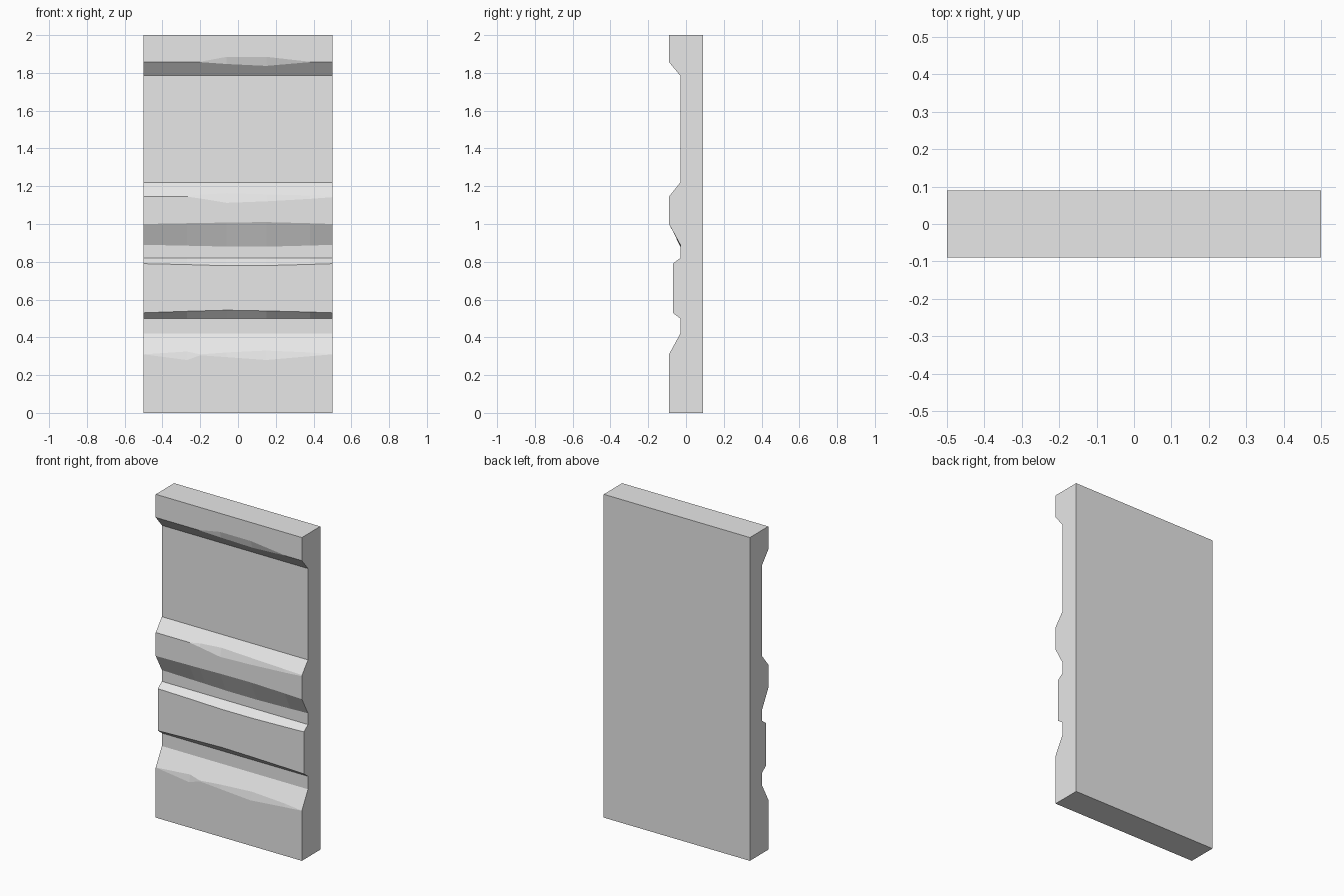
import bpy
import bmesh

if "Cube" in bpy.data.objects:
    bpy.data.objects.remove(bpy.data.objects["Cube"], do_unlink=True)

FRONT, MIDDLE, RECESS, BACK = -0.09, -0.07, -0.03, 0.09
STATIONS = (-0.5, -0.27, -0.2, -0.06, 0.15, 0.38, 0.5)
STRAIGHT = (0,) * len(STATIONS)

# Moulding edges from bottom to top: depth, height,
# hand-worn height offsets along the width (hundredths), depth change per height
EDGES = [
    (FRONT, 0, STRAIGHT, 0),
    (FRONT, 0.31, (0, -3, -0.5, -1.5, -3, -1, 0), 0),
    (FRONT, 0.31, (0, 1.5, 0, 1, 2, 1, 0), 0.55),
    (RECESS, 0.42, STRAIGHT, 0),
    (RECESS, 0.5, STRAIGHT, 0),
    (MIDDLE, 0.53, (0, 0.8, 1, 1.4, 1, 0.4, 0), 0),
    (MIDDLE, 0.79, (0, -0.5, -0.7, -1.1, -1, -0.4, 0), 0),
    (RECESS, 0.82, STRAIGHT, 0),
    (RECESS, 0.89, (0, -0.5, -0.6, -1, -1, -0.4, 0), 0),
    (FRONT, 1.0, (0, 0.4, 0.5, 0.8, 1, 0.4, 0), 0),
    (FRONT, 1.145, (0, 0, -1, -3.3, -2.5, -1.2, -0.3), 0),
    (FRONT, 1.145, (0, 0, 1, 1.8, 1.2, 0.6, 0.3), 0.8),
    (RECESS, 1.22, STRAIGHT, 0),
    (RECESS, 1.785, STRAIGHT, 0),
    (FRONT, 1.857, (0, 0, 0, -1, -2, 0, 0), -0.83),
    (FRONT, 1.857, (0, 0, 0.2, 2.8, 2.8, 0.2, 0), 0),
    (FRONT, 2.0, STRAIGHT, 0),
    (BACK, 2.0, STRAIGHT, 0),
    (BACK, 0, STRAIGHT, 0),
]

# Loft the closed profile across the width
bm = bmesh.new()
sections = []
for i, x in enumerate(STATIONS):
    ring = []
    for depth, height, worn, slope in EDGES:
        shift = worn[i] / 100
        ring.append(bm.verts.new((x, depth + abs(shift) * abs(slope), height + shift)))
    sections.append(ring)

count = len(EDGES)
for a, b in zip(sections, sections[1:]):
    for k in range(count):
        n = (k + 1) % count
        bm.faces.new((a[k], b[k], b[n], a[n]))
bm.faces.new(sections[0])
bm.faces.new(sections[-1])

# Close up unworn chips and clean flat areas
bmesh.ops.remove_doubles(bm, verts=bm.verts[:], dist=0.0005)
bmesh.ops.dissolve_limit(bm, angle_limit=0.005, verts=bm.verts[:], edges=bm.edges[:])
bmesh.ops.recalc_face_normals(bm, faces=bm.faces[:])

mesh = bpy.data.meshes.new("carved_panel")
bm.to_mesh(mesh)
bm.free()
panel = bpy.data.objects.new("carved_panel", mesh)
bpy.context.collection.objects.link(panel)

# Plain grey stone
grey = bpy.data.materials.new("light_grey")
grey.use_nodes = True
colour = (0.8, 0.8, 0.8, 1)
grey.diffuse_color = colour
grey.node_tree.nodes["Principled BSDF"].inputs["Base Color"].default_value = colour
mesh.materials.append(grey)
